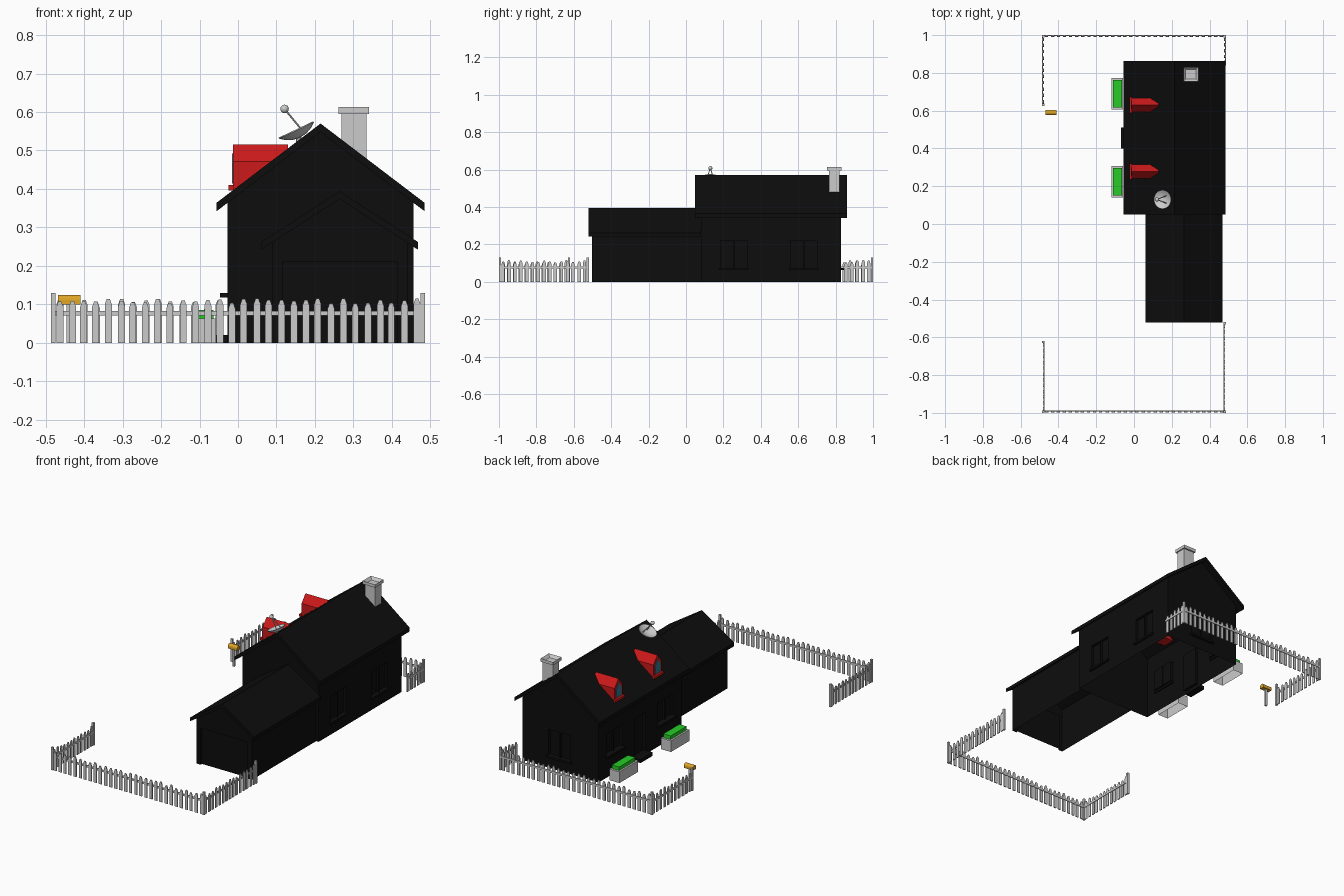
import bpy, bmesh, math, random
from mathutils import Vector, Matrix

if "Cube" in bpy.data.objects:
    bpy.data.objects.remove(bpy.data.objects["Cube"])

random.seed(4)

def material(name, rgb):
    m = bpy.data.materials.new(name)
    m.diffuse_color = (*rgb, 1)
    m.use_nodes = True
    m.node_tree.nodes["Principled BSDF"].inputs["Base Color"].default_value = m.diffuse_color
    return m

BLACK = material("black", (0.004, 0.004, 0.004))
RED = material("red", (0.6, 0.01, 0.01))
BLUE = material("glass_blue", (0.03, 0.2, 0.3))
GREEN = material("green", (0.02, 0.6, 0.02))
ORANGE = material("orange", (0.75, 0.38, 0.02))

def finish(name, bm, mat=None):
    bmesh.ops.recalc_face_normals(bm, faces=bm.faces)
    me = bpy.data.meshes.new(name)
    bm.to_mesh(me)
    bm.free()
    ob = bpy.data.objects.new(name, me)
    bpy.context.collection.objects.link(ob)
    if mat:
        me.materials.append(mat)
    return ob

def add_prism(bm, pts, a, b, frame):
    """Extrude a 2D outline from a to b; frame maps (u, v, depth) to a point."""
    f = bm.faces.new([bm.verts.new(frame(u, v, a)) for u, v in pts])
    ext = bmesh.ops.extrude_face_region(bm, geom=[f])["geom"]
    d = Vector(frame(0, 0, b)) - Vector(frame(0, 0, a))
    bmesh.ops.translate(bm, vec=d, verts=[v for v in ext if isinstance(v, bmesh.types.BMVert)])

ALONG_Y = lambda u, v, d: (u, d, v)
ALONG_X = lambda u, v, d: (d, u, v)

def prism(name, pts, a, b, frame, mat=None):
    bm = bmesh.new()
    add_prism(bm, pts, a, b, frame)
    return finish(name, bm, mat)

def rect(u0, u1, v0, v1):
    return [(u0, v0), (u1, v0), (u1, v1), (u0, v1)]

def box(name, x, y, z, mat=None):
    return prism(name, rect(*x, *z), *y, ALONG_Y, mat)

def rod(name, p, q, r, sides=8):
    p, q = Vector(p), Vector(q)
    bm = bmesh.new()
    m = Matrix.Translation((p + q) / 2) @ (q - p).to_track_quat('Z', 'Y').to_matrix().to_4x4()
    bmesh.ops.create_cone(bm, cap_ends=True, segments=sides, radius1=r, radius2=r,
                          depth=(q - p).length, matrix=m)
    return finish(name, bm)

def walls(name, x0, x1, y0, y1, eave, peak, recesses):
    """Gabled shell, open below, with recessed openings given as x, y, z ranges."""
    mid = (x0 + x1) / 2
    ob = prism(name, [(x0, 0), (x1, 0), (x1, eave), (mid, peak), (x0, eave)], y0, y1, ALONG_Y, BLACK)
    for i, r in enumerate(recesses):
        c = box(f"{name}_cutter_{i}", *r)
        c.hide_render = True
        c.hide_set(True)
        m = ob.modifiers.new("recess", 'BOOLEAN')
        m.object, m.operation, m.solver = c, 'DIFFERENCE', 'EXACT'
    dg = bpy.context.evaluated_depsgraph_get()
    me = bpy.data.meshes.new_from_object(ob.evaluated_get(dg))
    ob.modifiers.clear()
    for o in [o for o in bpy.data.objects if o.name.startswith(name + "_cutter")]:
        bpy.data.objects.remove(o)
    bm = bmesh.new()
    bm.from_mesh(me)
    drop = [f for f in bm.faces if (f.normal.z < -.9 and f.calc_center_median().z < .001)
            or .3 < f.normal.z < .95]
    bmesh.ops.delete(bm, geom=drop, context='FACES')
    bm.to_mesh(me)
    bm.free()
    ob.data = me

def roof(name, x0, x1, y0, y1, ridge, eave, t):
    m = (x0 + x1) / 2
    prism(name, [(x0, eave - t), (x0, eave), (m, ridge), (x1, eave), (x1, eave - t), (m, ridge - t)],
          y0, y1, ALONG_Y, BLACK)

# House and garage shells with recessed openings
D = 0.015
L, R, BK = (-.04, -.027 + D), (.456 - D, .47), (.83 - D, .85)
left_win, right_win = [(.155, .295), (.62, .76)], [(.185, .325), (.56, .70)]
walls("house_walls", -.027, .456, .08, .83, .372, .55,
      [(L, y, (.13, .25)) for y in left_win] + [(R, y, (.075, .22)) for y in right_win]
      + [(L, (.405, .505), (.02, .24)), ((.15, .29), BK, (.075, .22))])
walls("garage_walls", .088, .44, -.502, .08, .262, .375, [((.115, .413), (-.52, -.49), (-.01, .21))])
roof("house_roof", -.056, .485, .049, .862, .57, .364, .022)
roof("garage_roof", .06, .468, -.522, .08, .394, .262, .02)

# Window bars and sills
for i, (y0, y1) in enumerate(left_win):
    m = (y0 + y1) / 2
    box(f"left_window_bar_{i}", (-.024, -.01), (m - .004, m + .004), (.13, .25), BLACK)
    box(f"left_sill_{i}", (-.047, -.02), (y0 - .008, y1 + .008), (.118, .13), BLACK)
for i, (y0, y1) in enumerate(right_win):
    m = (y0 + y1) / 2
    box(f"right_window_bar_{i}", (.44, .453), (m - .004, m + .004), (.075, .22), BLACK)
    box(f"right_sill_{i}", (.45, .468), (y0 - .008, y1 + .008), (.063, .075), BLACK)
box("back_window_bar", (.216, .224), (.814, .827), (.075, .22), BLACK)
box("back_sill", (.142, .298), (.82, .845), (.063, .075), BLACK)
box("door_step", (-.069, -.027), (.40, .51), (0, .02), BLACK)

# Dormers with pointed windows
for i, c in enumerate((.63, .278)):
    prism(f"dormer_{i}", [(c - .036, .37), (c + .036, .37), (c + .036, .472), (c, .516), (c - .036, .472)],
          -.013, .13, ALONG_X, RED)
    prism(f"dormer_window_{i}", [(c - .022, .414), (c + .022, .414), (c + .022, .462), (c, .492), (c - .022, .462)],
          -.016, -.01, ALONG_X, BLUE)
    box(f"dormer_sill_{i}", (-.025, -.01), (c - .042, c + .042), (.396, .41), RED)

# Chimney with hollow cap
box("chimney", (.269, .334), (.765, .822), (.44, .597))
cap = box("chimney_cap", (.261, .341), (.755, .831), (.595, .613))
bm = bmesh.new()
bm.from_mesh(cap.data)
bm.faces.ensure_lookup_table()
top = max(bm.faces, key=lambda f: f.calc_center_median().z)
bmesh.ops.inset_region(bm, faces=[top], thickness=.018)
bmesh.ops.translate(bm, vec=(0, 0, -.016), verts=top.verts)
bm.to_mesh(cap.data)
bm.free()

# Satellite dish
place = Matrix.Translation((.152, .13, .552)) @ Matrix.Rotation(math.radians(-25.3), 4, 'Y')
prof = [(0, -.021), (.02, -.018), (.037, -.010), (.05, 0), (.05, .003), (.036, -.006), (.02, -.013), (0, -.016)]
bm = bmesh.new()
vs = [bm.verts.new((r, 0, z)) for r, z in prof]
es = [bm.edges.new(e) for e in zip(vs, vs[1:])]
bmesh.ops.spin(bm, geom=vs + es, cent=(0, 0, 0), axis=(0, 0, 1), angle=2 * math.pi, steps=24)
bmesh.ops.remove_doubles(bm, verts=bm.verts, dist=1e-5)
bm.transform(place)
dish = finish("dish", bm)
ball = Vector((.121, .13, .608))
for i, s in enumerate((-1, 1)):
    rod(f"dish_arm_{i}", place @ Vector((.015, s * .02, -.012)), ball, .0025)
rod("dish_mount", (.158, .13, .50), (.158, .13, .537), .007)
bm = bmesh.new()
bmesh.ops.create_uvsphere(bm, u_segments=16, v_segments=10, radius=.011, matrix=Matrix.Translation(ball))
receiver = finish("dish_receiver", bm)
for o in (dish, receiver):
    bpy.context.view_layer.objects.active = o
    o.select_set(True)
bpy.ops.object.shade_smooth_by_angle()

# Planters, open below, with hedges
for i, (y0, y1) in enumerate(((.14, .308), (.605, .774))):
    p = box(f"planter_{i}", (-.12, -.057), (y0, y1), (0, .064))
    bm = bmesh.new()
    bm.from_mesh(p.data)
    bmesh.ops.delete(bm, geom=[f for f in bm.faces if f.normal.z < -.9], context='FACES')
    bm.to_mesh(p.data)
    bm.free()
    box(f"hedge_{i}", (-.11, -.064), (y0 + .012, y1 - .012), (.06, .085), GREEN)

# Mailbox
arch = [(.59 + .014 * math.cos(a), .111 + .014 * math.sin(a)) for a in [math.pi * k / 8 for k in range(9)]]
prism("mailbox", [(.576, .1), (.604, .1)] + arch, -.468, -.409, ALONG_X, ORANGE)
box("mailbox_post", (-.445, -.433), (.584, .596), (0, .102))

# Picket fence runs
def fence(name, p, q, post_at_p, post_at_q):
    p, q = Vector((*p, 0)), Vector((*q, 0))
    d = (q - p).normalized()
    n = Vector((-d.y, d.x, 0))
    frame = lambda u, v, w: p + d * u + n * w + Vector((0, 0, v))
    length = (q - p).length
    count = round(length / .0315)
    bm = bmesh.new()
    add_prism(bm, rect(0, length, .071, .083), .002, .006, frame)
    for i in range(count):
        u = (i + .5) * length / count + random.uniform(-.002, .002)
        h, w = random.uniform(.102, .116), .009
        add_prism(bm, [(u - w, 0), (u + w, 0), (u + w, h - .014), (u + .004, h), (u - .004, h), (u - w, h - .014)],
                  -.003, .002, frame)
    for u, on in ((0, post_at_p), (length, post_at_q)):
        if on:
            add_prism(bm, rect(u - .006, u + .006, 0, .13), -.006, .006, frame)
    finish(name, bm)

X, Y = .48, .994
fence("fence_back_left", (-X, .632), (-X, Y), True, True)
fence("fence_back", (-X, Y), (X, Y), False, True)
fence("fence_back_right", (X, Y), (X, .84), False, False)
fence("fence_front_left", (-X, -.625), (-X, -Y), True, True)
fence("fence_front", (-X, -Y), (X, -Y), False, True)
fence("fence_front_right", (X, -Y), (X, -.525), False, True)
